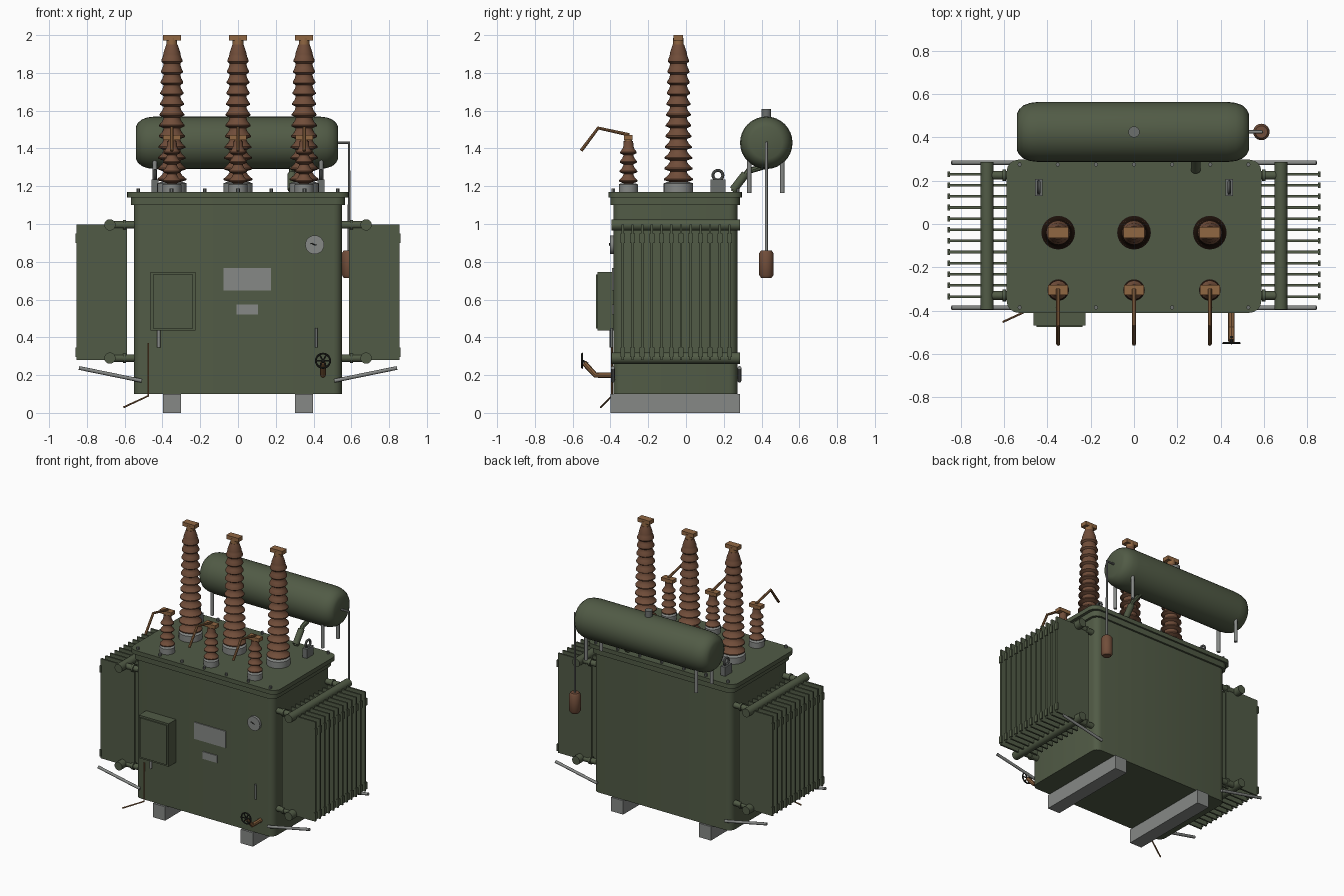
import bpy, bmesh, math
from mathutils import Vector, Matrix

if "Cube" in bpy.data.objects:
    bpy.data.objects.remove(bpy.data.objects["Cube"])


def mat(name, r, g, b):
    m = bpy.data.materials.new(name)
    m.diffuse_color = (r, g, b, 1)
    m.use_nodes = True
    m.node_tree.nodes["Principled BSDF"].inputs["Base Color"].default_value = m.diffuse_color
    return m


GREEN = mat("tank green", 0.083, 0.105, 0.061)
BROWN = mat("brown porcelain", 0.165, 0.075, 0.042)
COPPER = mat("copper", 0.28, 0.135, 0.055)
STEEL = mat("galvanised steel", 0.24, 0.25, 0.24)
GREY = mat("dull grey", 0.15, 0.16, 0.155)
DARK = mat("dark iron", 0.02, 0.022, 0.018)


def finish(name, bm, m, smooth=True):
    bmesh.ops.recalc_face_normals(bm, faces=bm.faces)
    me = bpy.data.meshes.new(name)
    bm.to_mesh(me)
    bm.free()
    ob = bpy.data.objects.new(name, me)
    bpy.context.collection.objects.link(ob)
    me.materials.append(m)
    if smooth:
        bpy.ops.object.select_all(action='DESELECT')
        ob.select_set(True)
        bpy.context.view_layer.objects.active = ob
        bpy.ops.object.shade_smooth_by_angle(angle=math.radians(35))
    return ob


def box(name, x0, x1, y0, y1, z0, z1, m, corner=0.0):
    """Box from its limits; corner rounds the upright edges."""
    bm = bmesh.new()
    bmesh.ops.create_cube(bm, size=1)
    for v in bm.verts:
        v.co = ((x0 + x1) / 2 + v.co.x * (x1 - x0), (y0 + y1) / 2 + v.co.y * (y1 - y0),
                (z0 + z1) / 2 + v.co.z * (z1 - z0))
    if corner:
        up = [e for e in bm.edges if abs(e.verts[0].co.z - e.verts[1].co.z) > 1e-4]
        bmesh.ops.bevel(bm, geom=up, offset=corner, segments=4, profile=0.5, affect='EDGES')
    return finish(name, bm, m, bool(corner))


def lathe(name, profile, loc, m, axis=(0, 0, 1), n=24):
    """Spin (radius, height) points about an axis through loc."""
    bm = bmesh.new()
    rings = [[bm.verts.new((r * math.cos(k * math.tau / n), r * math.sin(k * math.tau / n), h))
              for k in range(n)] for r, h in profile]
    for a, b in zip(rings, rings[1:]):
        for k in range(n):
            bm.faces.new((a[k], a[(k + 1) % n], b[(k + 1) % n], b[k]))
    bm.faces.new(rings[0])
    bm.faces.new(rings[-1])
    rot = Vector((0, 0, 1)).rotation_difference(Vector(axis)).to_matrix().to_4x4()
    bm.transform(Matrix.Translation(loc) @ rot)
    return finish(name, bm, m)


def cyl(name, a, b, r, m, n=16):
    d = Vector(b) - Vector(a)
    return lathe(name, [(r, 0), (r, d.length)], a, m, d.normalized(), n)


def tube(name, pts, r, m, closed=False):
    """Round bar along a path."""
    cu = bpy.data.curves.new(name, 'CURVE')
    cu.dimensions = '3D'
    cu.bevel_depth, cu.bevel_resolution, cu.use_fill_caps = r, 2, True
    s = cu.splines.new('POLY')
    s.points.add(len(pts) - 1)
    for p, c in zip(s.points, pts):
        p.co = (*c, 1)
    s.use_cyclic_u = closed
    cu.materials.append(m)
    ob = bpy.data.objects.new(name, cu)
    bpy.context.collection.objects.link(ob)
    bpy.ops.object.select_all(action='DESELECT')
    ob.select_set(True)
    bpy.context.view_layer.objects.active = ob
    bpy.ops.object.convert(target='MESH')
    bpy.ops.object.shade_smooth_by_angle(angle=math.radians(40))


def ring(name, c, R, r, m, plane):
    pts = []
    for k in range(20):
        u, v = R * math.cos(k * math.tau / 20), R * math.sin(k * math.tau / 20)
        pts.append((c[0] + (u if plane == 'xz' else 0), c[1] + (u if plane == 'yz' else 0), c[2] + v))
    tube(name, pts, r, m, True)


def sheds(z0, z1, count, r0, r1, core):
    """Insulator profile: stacked skirts, tapering from r0 to r1."""
    step, out = (z1 - z0) / count, [(core, z0)]
    for i in range(count):
        r, z = r0 + (r1 - r0) * i / (count - 1), z0 + i * step
        out += [(core, z + step * 0.12), (r, z + step * 0.3), (r, z + step * 0.42),
                (core + 0.3 * (r - core), z + step * 0.75), (core, z + step)]
    return out


# Tank, rim, lid and skids
box("tank", -0.55, 0.55, -0.385, 0.272, 0.10, 1.12, GREEN, 0.045)
box("tank_rim", -0.567, 0.567, -0.40, 0.285, 1.10, 1.14, GREEN, 0.05)
box("lid", -0.588, 0.588, -0.41, 0.297, 1.14, 1.17, GREEN, 0.055)
for s in (-1, 1):
    box("skid", s * 0.35 - 0.048, s * 0.35 + 0.048, -0.40, 0.285, 0, 0.10, STEEL)
for i in range(7):
    for y in (-0.385, 0.275):
        cyl("lid_bolt", ((i - 3) * 0.176, y, 1.17), ((i - 3) * 0.176, y, 1.188), 0.01, GREY, 6)

# Bushings
for x in (-0.35, 0, 0.35):
    lathe("high_voltage_flange", [(0.078, 1.17), (0.078, 1.215), (0.06, 1.222)], (x, -0.04, 0), STEEL)
    lathe("high_voltage_bushing", sheds(1.215, 1.90, 12, 0.077, 0.056, 0.045) +
          [(0.045, 1.905), (0.03, 1.95)], (x, -0.04, 0), BROWN)
    cyl("high_voltage_cap", (x, -0.04, 1.945), (x, -0.04, 1.985), 0.028, COPPER)
    box("high_voltage_terminal", x - 0.048, x + 0.048, -0.065, -0.015, 1.972, 2.0, COPPER)
    lathe("low_voltage_flange", [(0.05, 1.17), (0.05, 1.21), (0.04, 1.215)], (x, -0.305, 0), STEEL)
    lathe("low_voltage_bushing", sheds(1.21, 1.41, 4, 0.049, 0.044, 0.027) + [(0.025, 1.44)],
          (x, -0.305, 0), BROWN)
    cyl("low_voltage_cap", (x, -0.305, 1.43), (x, -0.305, 1.47), 0.02, COPPER)
    box("low_voltage_terminal", x - 0.046, x + 0.046, -0.328, -0.282, 1.445, 1.47, COPPER)
    tube("low_voltage_lead", [(x, -0.30, 1.472), (x, -0.465, 1.508), (x, -0.555, 1.388)], 0.009, COPPER)

# Conservator, cap, legs and pipes
end = [(0.085, 0.535), (0.105, 0.525), (0.123, 0.505), (0.134, 0.475), (0.139, 0.435)]
lathe("conservator", [(r, -h) for r, h in end] + end[::-1], (-0.005, 0.425, 1.43), GREEN, (1, 0, 0), 32)
cyl("filler_cap", (0, 0.425, 1.55), (0, 0.425, 1.61), 0.026, GREY)
for x in (-0.44, 0.44):
    for y in (0.335, 0.51):
        cyl("conservator_leg", (x, y, 1.165), (x, y, 1.34), 0.012, STEEL, 12)
tube("relay_pipe", [(0.285, 0.25, 1.17), (0.285, 0.33, 1.28), (0.285, 0.43, 1.31)], 0.016, GREEN)
cyl("gas_relay", (0.285, 0.25, 1.18), (0.285, 0.315, 1.265), 0.022, GREEN)
tube("breather_pipe", [(0.51, 0.425, 1.43), (0.588, 0.425, 1.43), (0.588, 0.425, 0.85)], 0.008, STEEL)
lathe("breather", [(0.028, 0.715), (0.038, 0.73), (0.038, 0.845), (0.028, 0.86)], (0.588, 0.425, 0), BROWN)

# Lifting eyes
for x in (-0.44, 0.44):
    box("lifting_lug", x - 0.018, x + 0.018, 0.13, 0.208, 1.17, 1.235, GREY)
    ring("lifting_ring", (x, 0.169, 1.258), 0.026, 0.008, GREY, 'yz')

# Radiators and corner bars on both ends
for s in (-1, 1):
    for z in (0.29, 0.995):
        cyl("radiator_header", (s * 0.678, -0.395, z), (s * 0.678, 0.287, z), 0.03, GREEN)
        for y in (-0.33, 0.225):
            cyl("radiator_pipe", (s * 0.53, y, z), (s * 0.68, y, z), 0.02, GREEN)
            cyl("pipe_flange", (s * 0.592, y, z), (s * 0.608, y, z), 0.027, GREEN)
    xs = sorted((s * 0.588, s * 0.856))
    for i in range(12):
        y = -0.335 + i * 0.0514
        box("radiator_fin", *xs, y - 0.006, y + 0.006, 0.28, 0.998, GREEN)
        for z in (0.32, 0.925):
            xe = sorted((s * 0.850, s * 0.861))
            box("fin_edge_pad", *xe, y - 0.013, y + 0.013, z - 0.025, z + 0.025, GREEN)
    for y in (-0.387, 0.283):
        cyl("corner_bar", (s * 0.51, y, 0.17), (s * 0.842, y, 0.238), 0.01, STEEL, 12)

# Control cabinet, conduit and earth wire
box("cabinet", -0.463, -0.225, -0.468, -0.38, 0.435, 0.745, GREEN)
box("cabinet_door", -0.45, -0.238, -0.476, -0.46, 0.448, 0.732, GREEN)
cyl("conduit", (-0.42, -0.395, 0.345), (-0.42, -0.395, 0.44), 0.009, STEEL, 12)
tube("earth_wire", [(-0.475, -0.392, 0.37), (-0.475, -0.392, 0.09), (-0.605, -0.452, 0.03)], 0.005, COPPER)

# Plates, gauge and thermometer
box("rating_plate", -0.078, 0.175, -0.392, -0.384, 0.648, 0.768, STEEL)
box("small_plate", -0.008, 0.106, -0.392, -0.384, 0.522, 0.574, STEEL)
cyl("gauge", (0.406, -0.38, 0.89), (0.406, -0.403, 0.89), 0.05, STEEL, 24)
tube("gauge_needle", [(0.385, -0.404, 0.898), (0.415, -0.404, 0.887)], 0.003, DARK)
cyl("thermometer", (0.415, -0.393, 0.345), (0.415, -0.393, 0.45), 0.007, GREY, 12)

# Drain valve and handwheel
tube("drain_valve", [(0.45, -0.375, 0.2), (0.45, -0.48, 0.2), (0.45, -0.54, 0.265)], 0.015, COPPER)
cyl("valve_stem", (0.45, -0.52, 0.26), (0.45, -0.552, 0.278), 0.007, DARK, 10)
ring("handwheel", (0.45, -0.55, 0.276), 0.038, 0.005, DARK, 'xz')
for k in range(3):
    a = math.pi * k / 3
    dx, dz = 0.038 * math.cos(a), 0.038 * math.sin(a)
    cyl("wheel_spoke", (0.45 - dx, -0.55, 0.276 - dz), (0.45 + dx, -0.55, 0.276 + dz), 0.004, DARK, 8)
